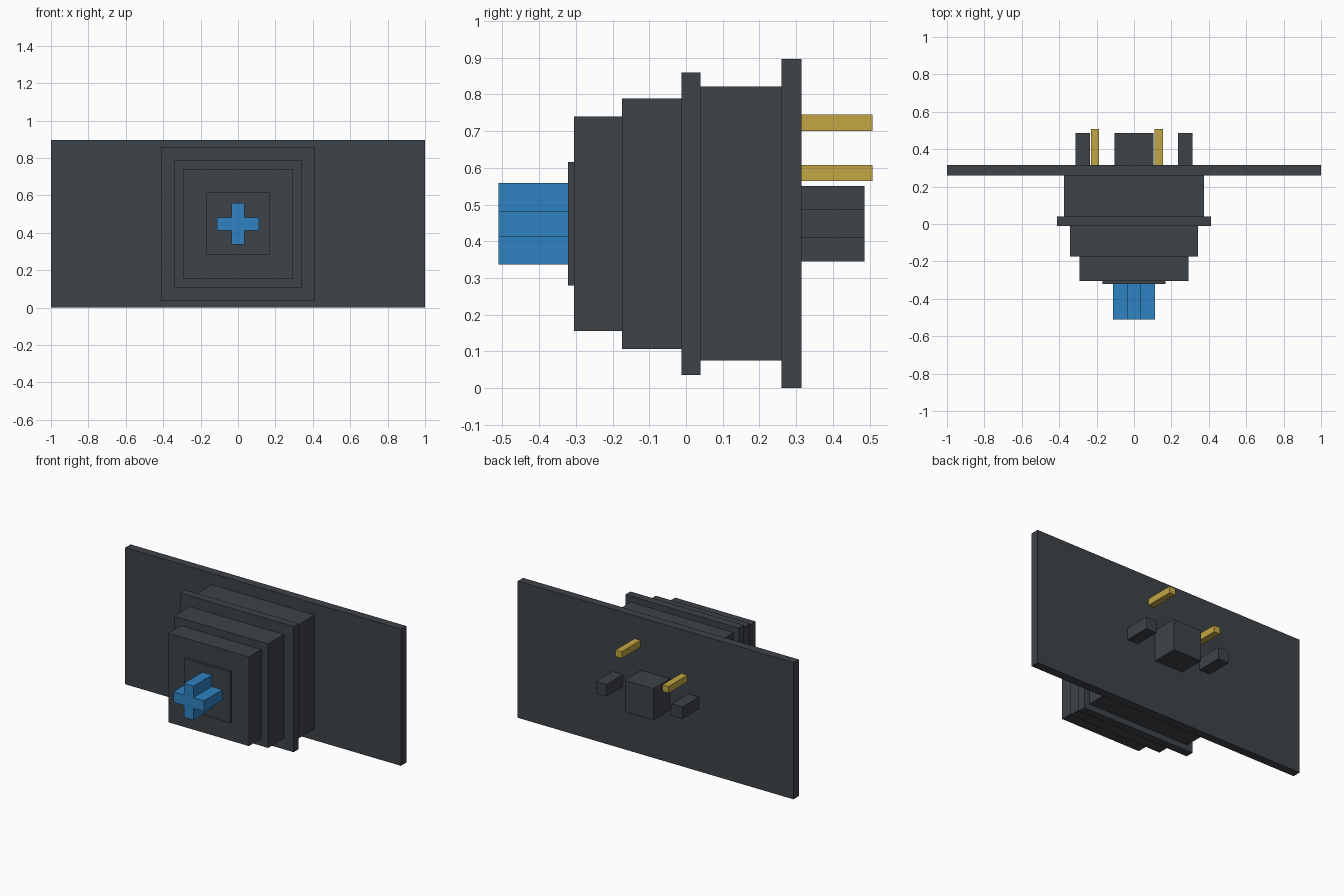
import bpy
import bmesh

cube = bpy.data.objects.get("Cube")
if cube:
    bpy.data.objects.remove(cube, do_unlink=True)


def material(name, rgb):
    mat = bpy.data.materials.new(name)
    mat.use_nodes = True
    mat.diffuse_color = (*rgb, 1)
    mat.node_tree.nodes["Principled BSDF"].inputs["Base Color"].default_value = (*rgb, 1)
    return mat


CHARCOAL = material("charcoal plastic", (0.048, 0.056, 0.066))
BLUE = material("blue plastic", (0.028, 0.225, 0.545))
GOLD = material("gold metal", (0.54, 0.38, 0.055))

CZ = 0.448  # height of the switch axis


def extrude_y(name, outline, y0, y1, mat):
    """Solid with an (x, z) outline running from y0 to y1."""
    bm = bmesh.new()
    face = bm.faces.new([bm.verts.new((x, y0, z)) for x, z in outline])
    ext = bmesh.ops.extrude_face_region(bm, geom=[face])
    verts = [v for v in ext["geom"] if isinstance(v, bmesh.types.BMVert)]
    bmesh.ops.translate(bm, verts=verts, vec=(0, y1 - y0, 0))
    bmesh.ops.recalc_face_normals(bm, faces=bm.faces)
    mesh = bpy.data.meshes.new(name)
    bm.to_mesh(mesh)
    bm.free()
    mesh.materials.append(mat)
    obj = bpy.data.objects.new(name, mesh)
    bpy.context.collection.objects.link(obj)
    return obj


def block(name, x, z, half_w, half_h, y0, y1, mat=CHARCOAL):
    outline = [(x - half_w, z - half_h), (x + half_w, z - half_h),
               (x + half_w, z + half_h), (x - half_w, z + half_h)]
    return extrude_y(name, outline, y0, y1, mat)


# Wide mounting plate
block("mounting_plate", 0, CZ, 1.0, CZ, 0.26, 0.315)

# Stepped square housing, from the back to the front
for name, half, y0, y1 in [
    ("lower_housing", 0.373, 0.04, 0.26),
    ("housing_flange", 0.412, -0.012, 0.04),
    ("upper_housing", 0.341, -0.175, -0.012),
    ("housing_cap", 0.292, -0.305, -0.175),
    ("stem_base", 0.168, -0.321, -0.305),
]:
    block(name, 0, CZ, half, half, y0, y1)

# Cross-shaped stem
a, b = 0.035, 0.111
cross = [(-a, -b), (a, -b), (a, -a), (b, -a), (b, a), (a, a),
         (a, b), (-a, b), (-a, a), (-b, a), (-b, -a), (-a, -a)]
extrude_y("cross_stem", [(x, CZ + z) for x, z in cross], -0.511, -0.321, BLUE)

# Locating posts on the back
block("centre_post", 0, CZ, 0.103, 0.103, 0.315, 0.486)
for side, s in (("left", 1), ("right", -1)):
    block(side + "_post", s * 0.275, CZ, 0.039, 0.039, 0.315, 0.486)

# Contact pins
block("left_contact_pin", 0.132, 0.723, 0.022, 0.022, 0.315, 0.508, GOLD)
block("right_contact_pin", -0.208, 0.586, 0.022, 0.022, 0.315, 0.508, GOLD)
